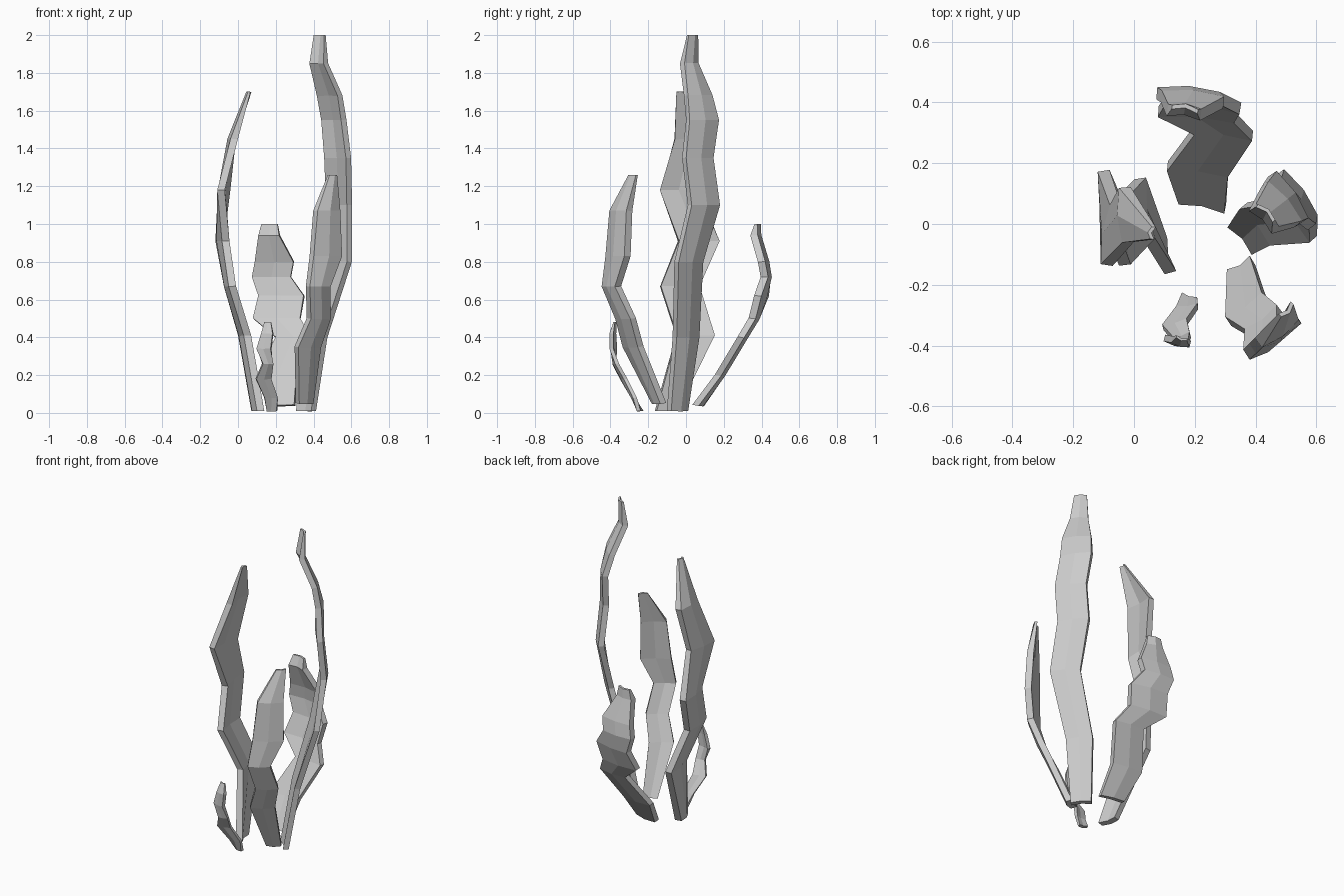
import bpy
from mathutils import Vector

CENTRE = Vector((0.25, 0.0, 0.0))


def blade(name, rows, thick, bulge=0.012):
    """Loft a six-sided strip; each row is (z, edge 1 x, y, edge 2 x, y)."""
    verts, faces = [], []
    n = len(rows)
    for i, (z, x1, y1, x2, y2) in enumerate(rows):
        a, b = Vector((x1, y1, z)), Vector((x2, y2, z))
        # slab normal, at right angles to the width and to the local stem
        lo, hi = rows[max(i - 1, 0)], rows[min(i + 1, n - 1)]
        stem = Vector(((hi[1] + hi[3] - lo[1] - lo[3]) / 2,
                       (hi[2] + hi[4] - lo[2] - lo[4]) / 2, hi[0] - lo[0]))
        nor = (b - a).cross(stem).normalized()
        if nor.dot((a + b) / 2 - CENTRE - Vector((0, 0, z))) < 0:
            nor = -nor
        nor.z *= 0.3
        t = thick * (0.35 if i == n - 1 else 1.0) / 2
        mid = (a + b) / 2 + nor * bulge
        verts += [a - nor * t, mid - nor * t, b - nor * t,
                  b + nor * t, mid + nor * t, a + nor * t]
    for i in range(n - 1):
        for k in range(6):
            j = (k + 1) % 6
            faces.append((i * 6 + k, i * 6 + j, i * 6 + 6 + j, i * 6 + 6 + k))
    for s in (0, (n - 1) * 6):
        faces += [(s, s + 1, s + 4, s + 5), (s + 1, s + 2, s + 3, s + 4)]
    me = bpy.data.meshes.new(name)
    me.from_pydata(verts, [], faces)
    ob = bpy.data.objects.new(name, me)
    bpy.context.collection.objects.link(ob)
    bpy.context.view_layer.objects.active = ob
    bpy.ops.object.mode_set(mode='EDIT')
    bpy.ops.mesh.select_all(action='SELECT')
    bpy.ops.mesh.normals_make_consistent(inside=False)
    bpy.ops.object.mode_set(mode='OBJECT')


# Tallest blade on the right
blade("tall_right_blade", [
    (0.01, .40, -.09, .32, .00), (0.40, .46, -.06, .36, .06),
    (0.80, .59, -.05, .47, .08), (1.10, .59, .02, .48, .17),
    (1.35, .585, -.01, .47, .135), (1.55, .56, .01, .455, .165),
    (1.68, .54, .00, .43, .13), (1.85, .465, -.02, .39, .055), (2.0, .46, .01, .405, .06)], .035)

# Second tallest blade on the left
blade("left_blade", [
    (0.01, .12, -.16, .09, -.05), (0.41, .05, -.05, .02, .15),
    (0.67, -.03, -.135, -.055, .07), (0.91, -.065, -.04, -.10, .175),
    (1.18, -.09, -.135, -.06, .06), (1.45, -.02, -.06, -.03, .12),
    (1.70, .06, -.05, .065, -.01)], .04)

# Mid-height blade at the front
blade("front_blade", [
    (0.05, .315, -.165, .39, -.12), (0.35, .31, -.32, .43, -.24),
    (0.50, .375, -.36, .48, -.28), (0.67, .37, -.43, .48, -.36),
    (0.83, .39, -.41, .54, -.31), (1.07, .41, -.39, .53, -.30),
    (1.26, .48, -.30, .52, -.26)], .04)

# Broad wavy blade at the back
blade("back_blade", [
    (0.04, .15, .08, .30, .05), (0.20, .11, .19, .31, .17),
    (0.40, .20, .31, .39, .29), (0.50, .08, .37, .33, .35),
    (0.62, .11, .42, .35, .38), (0.72, .075, .43, .28, .415),
    (0.80, .09, .42, .295, .40), (0.94, .11, .375, .22, .36),
    (1.0, .125, .385, .21, .37)], .04)

# Small sprout at the front left
blade("small_sprout", [
    (0.01, .155, -.235, .205, -.25), (0.08, .14, -.28, .21, -.27),
    (0.18, .095, -.34, .175, -.32), (0.26, .13, -.38, .185, -.365),
    (0.34, .10, -.375, .175, -.395), (0.42, .125, -.38, .185, -.395),
    (0.48, .14, -.37, .175, -.38)], .022, .006)
